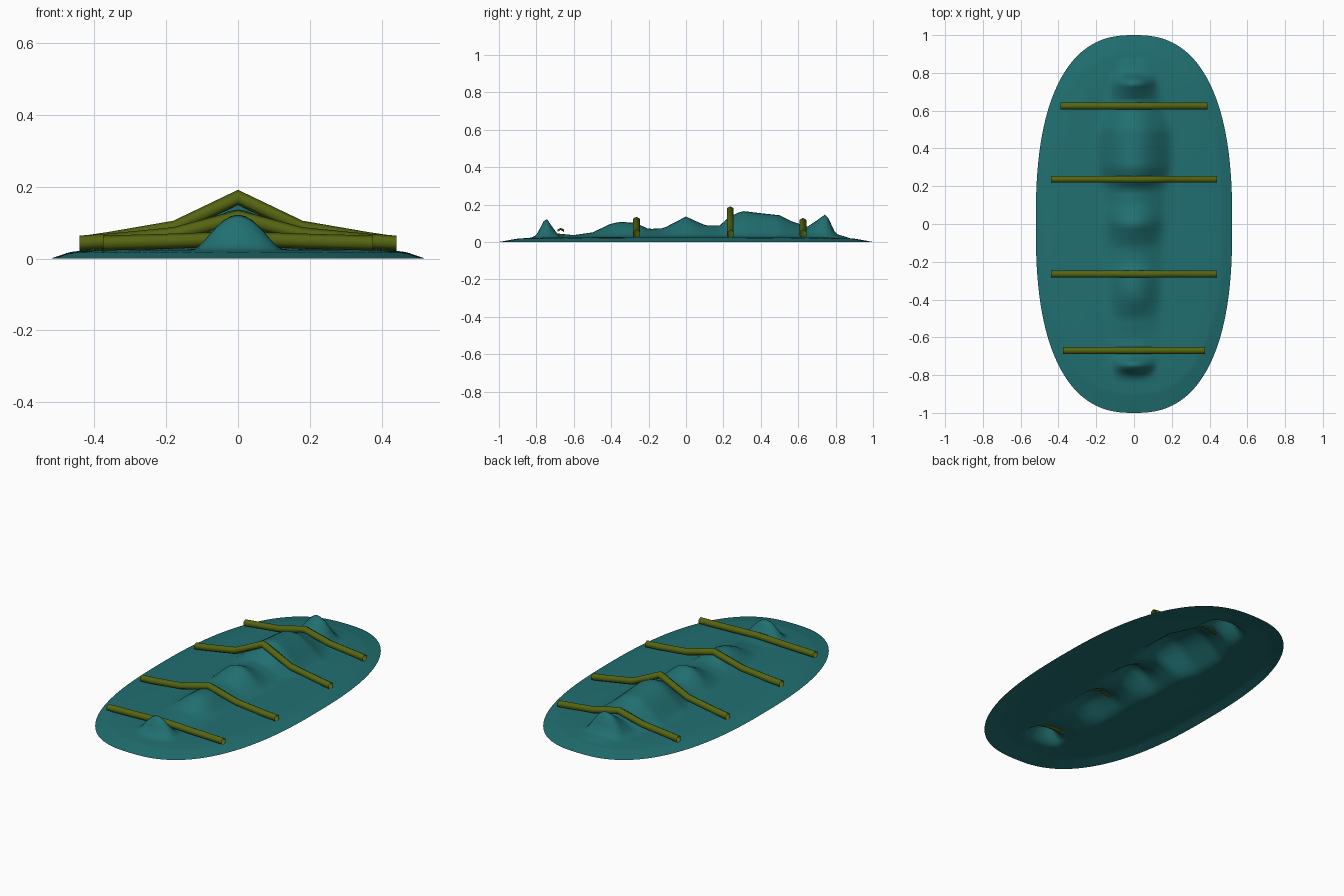
import bpy, bmesh, math

if "Cube" in bpy.data.objects:
    bpy.data.objects.remove(bpy.data.objects["Cube"])

def material(name, col):
    m = bpy.data.materials.new(name)
    m.diffuse_color = (*col, 1)
    m.use_nodes = True
    m.node_tree.nodes["Principled BSDF"].inputs["Base Color"].default_value = m.diffuse_color
    return m

teal = material("teal", (0.015, 0.16, 0.165))
olive = material("olive", (0.09, 0.13, 0.006))

def lerp(table, v):
    if v <= table[0][0]:
        return table[0][1]
    for (a, p), (b, q) in zip(table, table[1:]):
        if v <= b:
            return p + (q - p) * (v - a) / (b - a)
    return table[-1][1]

# crest height along the centre line, above the flat sheet
CREST = [(-.83, 0), (-.8, .012), (-.75, .107), (-.69, .02), (-.6, .01), (-.5, .023),
         (-.4, .07), (-.35, .079), (-.27, .073), (-.2, .04), (-.12, .044), (0, .106),
         (.1, .06), (.18, .058), (.23, .105), (.3, .137), (.42, .123), (.5, .115),
         (.56, .085), (.65, .056), (.7, .09), (.75, .127), (.8, .02), (.88, 0)]
# half width of the raised form
WIDTH = [(-.8, .12), (-.65, .13), (-.5, .15), (-.3, .15), (0, .17), (.2, .18),
         (.3, .21), (.5, .21), (.62, .16), (.75, .13), (.85, .12)]
# sheet height against distance from centre to rim
RIM = [(0, .03), (.5, .028), (.8, .024), (.9, .018), (1, 0)]
P = 2.5

def height(x, y):
    r = ((abs(x) / .52) ** P + abs(y) ** P) ** (1 / P)
    t = min(abs(x) / lerp(WIDTH, y), 1)
    return lerp(RIM, r) + lerp(CREST, y) * (1 - t * t) ** 1.6

# draped cover: single open sheet with a superellipse outline
NY, NX = 120, 48
bm = bmesh.new()
rows = []
for j in range(NY + 1):
    y = math.sin(math.pi / 2 * (2 * j / NY - 1))
    half = .52 * max(0, 1 - abs(y) ** P) ** (1 / P)
    xs = [half * math.sin(math.pi / 2 * (2 * i / NX - 1)) * .4 + half * (2 * i / NX - 1) * .6
          for i in range(NX + 1)]
    rows.append([bm.verts.new((x, y, height(x, y))) for x in xs])
for a, b in zip(rows, rows[1:]):
    for i in range(NX):
        f = bm.faces.new((a[i], a[i + 1], b[i + 1], b[i]))
        f.smooth = True
bmesh.ops.remove_doubles(bm, verts=bm.verts, dist=1e-5)
me = bpy.data.meshes.new("cover")
bm.to_mesh(me)
bm.free()
me.materials.append(teal)
bpy.context.collection.objects.link(bpy.data.objects.new("cover", me))

# straps: six-sided open tubes bent over the cover
def strap(name, y, half_path):
    pts = [(-x, z) for x, z in reversed(half_path[1:])] + half_path
    r, n = .021, 6
    bm = bmesh.new()
    rings = []
    for x, z in pts:
        rings.append([bm.verts.new((x, y + r * math.sin(2 * math.pi * k / n),
                                    z + r * math.cos(2 * math.pi * k / n))) for k in range(n)])
    for a, b in zip(rings, rings[1:]):
        for k in range(n):
            bm.faces.new((a[k], a[(k + 1) % n], b[(k + 1) % n], b[k])).smooth = True
    bmesh.ops.recalc_face_normals(bm, faces=bm.faces)
    me = bpy.data.meshes.new(name)
    bm.to_mesh(me)
    bm.free()
    me.materials.append(olive)
    bpy.context.collection.objects.link(bpy.data.objects.new(name, me))

strap("strap_1", -.67, [(0, .055), (.19, .048), (.375, .043)])
strap("strap_2", -.265, [(0, .114), (.18, .066), (.36, .048), (.44, .043)])
strap("strap_3", .237, [(0, .170), (.18, .084), (.36, .053), (.44, .041)])
strap("strap_4", .625, [(0, .108), (.16, .068), (.39, .043)])
